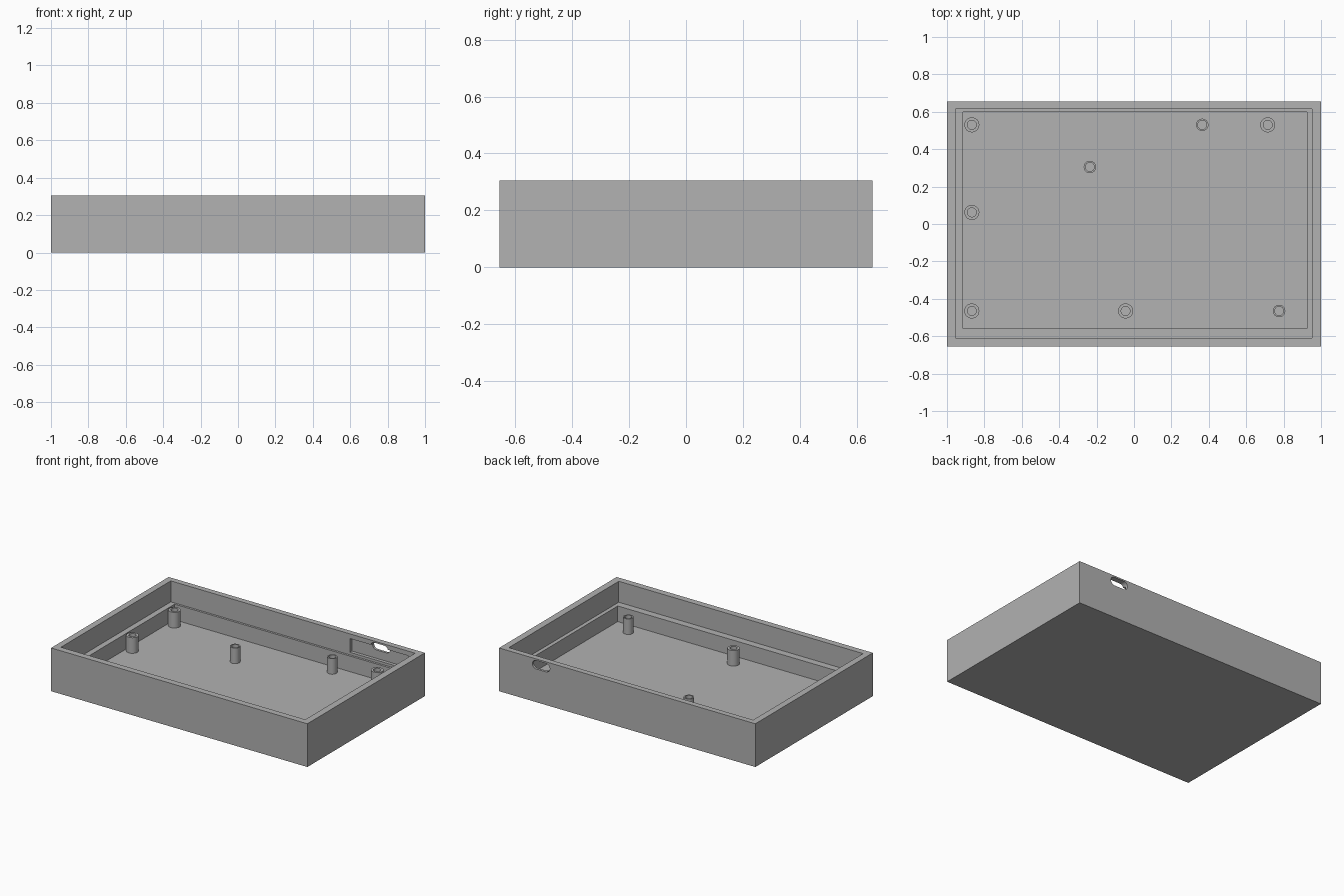
import bpy, bmesh, math

if "Cube" in bpy.data.objects:
    bpy.data.objects.remove(bpy.data.objects["Cube"])

FLOOR, LEDGE, TOP = 0.047, 0.157, 0.305

grey = bpy.data.materials.new("mid grey")
grey.diffuse_color = (0.445, 0.445, 0.445, 1)
grey.use_nodes = True
grey.node_tree.nodes["Principled BSDF"].inputs["Base Color"].default_value = grey.diffuse_color


def make_object(name, bm):
    bmesh.ops.recalc_face_normals(bm, faces=bm.faces[:])
    mesh = bpy.data.meshes.new(name)
    bm.to_mesh(mesh)
    bm.free()
    mesh.materials.append(grey)
    obj = bpy.data.objects.new(name, mesh)
    bpy.context.collection.objects.link(obj)
    return obj


def box(name, x0, x1, y0, y1, z0, z1):
    bm = bmesh.new()
    bmesh.ops.create_cube(bm, size=1)
    for v in bm.verts:
        v.co = ((x0 + x1) / 2 + v.co.x * (x1 - x0),
                (y0 + y1) / 2 + v.co.y * (y1 - y0),
                (z0 + z1) / 2 + v.co.z * (z1 - z0))
    return make_object(name, bm)


def slot(name, cx, cz, width, height, y0, y1, n=16):
    """Round-ended prism running along y."""
    bm = bmesh.new()
    r, half = height / 2, (width - height) / 2
    verts = []
    for side, start in ((1, -math.pi / 2), (-1, math.pi / 2)):
        for i in range(n + 1):
            a = start + math.pi * i / n
            verts.append(bm.verts.new((cx + side * half + r * math.cos(a), y0,
                                       cz + r * math.sin(a))))
    face = bm.faces.new(verts)
    out = bmesh.ops.extrude_face_region(bm, geom=[face])
    moved = [g for g in out["geom"] if isinstance(g, bmesh.types.BMVert)]
    bmesh.ops.translate(bm, verts=moved, vec=(0, y1 - y0, 0))
    return make_object(name, bm)


def cut(target, cutter):
    mod = target.modifiers.new("cut", "BOOLEAN")
    mod.operation, mod.solver, mod.object = "DIFFERENCE", "EXACT", cutter
    bpy.context.view_layer.objects.active = target
    bpy.ops.object.modifier_apply(modifier=mod.name)
    bpy.data.objects.remove(cutter, do_unlink=True)


def smooth(obj):
    bpy.ops.object.select_all(action="DESELECT")
    obj.select_set(True)
    bpy.context.view_layer.objects.active = obj
    bpy.ops.object.shade_smooth_by_angle(angle=math.radians(30))


def standoff(name, x, y, outer, inner=0.024, n=32):
    """Hollow screw post, open down to the tray floor."""
    bm = bmesh.new()
    profile = [(outer, FLOOR), (outer, LEDGE), (inner, LEDGE), (inner, FLOOR)]
    rings = [[bm.verts.new((x + r * math.cos(2 * math.pi * i / n),
                            y + r * math.sin(2 * math.pi * i / n), z))
              for i in range(n)] for r, z in profile]
    for a, b in zip(rings, rings[1:]):
        for i in range(n):
            j = (i + 1) % n
            bm.faces.new((a[i], a[j], b[j], b[i]))
    smooth(make_object(name, bm))


# Tray with a stepped cavity
tray = box("tray", -1, 1, -0.655, 0.655, 0, TOP)
cut(tray, box("upper_cavity", -0.955, 0.952, -0.61, 0.615, LEDGE, 0.5))
cut(tray, box("lower_cavity", -0.915, 0.925, -0.56, 0.6, FLOOR, 0.4))

# Connector pocket and round-ended port in the back wall
cut(tray, box("port_pocket", 0.443, 0.9, 0.58, 0.638, 0.175, 0.272))
cut(tray, slot("port_hole", 0.672, 0.264, 0.136, 0.06, 0.58, 0.7))
smooth(tray)

# Wide and narrow screw posts
wide = [(-0.867, 0.53), (0.715, 0.53), (-0.867, 0.062),
        (-0.867, -0.465), (-0.045, -0.465)]
narrow = [(0.365, 0.53), (-0.236, 0.305), (0.776, -0.465)]
for i, (x, y) in enumerate(wide):
    standoff(f"wide_post_{i + 1}", x, y, 0.04)
for i, (x, y) in enumerate(narrow):
    standoff(f"narrow_post_{i + 1}", x, y, 0.033)
